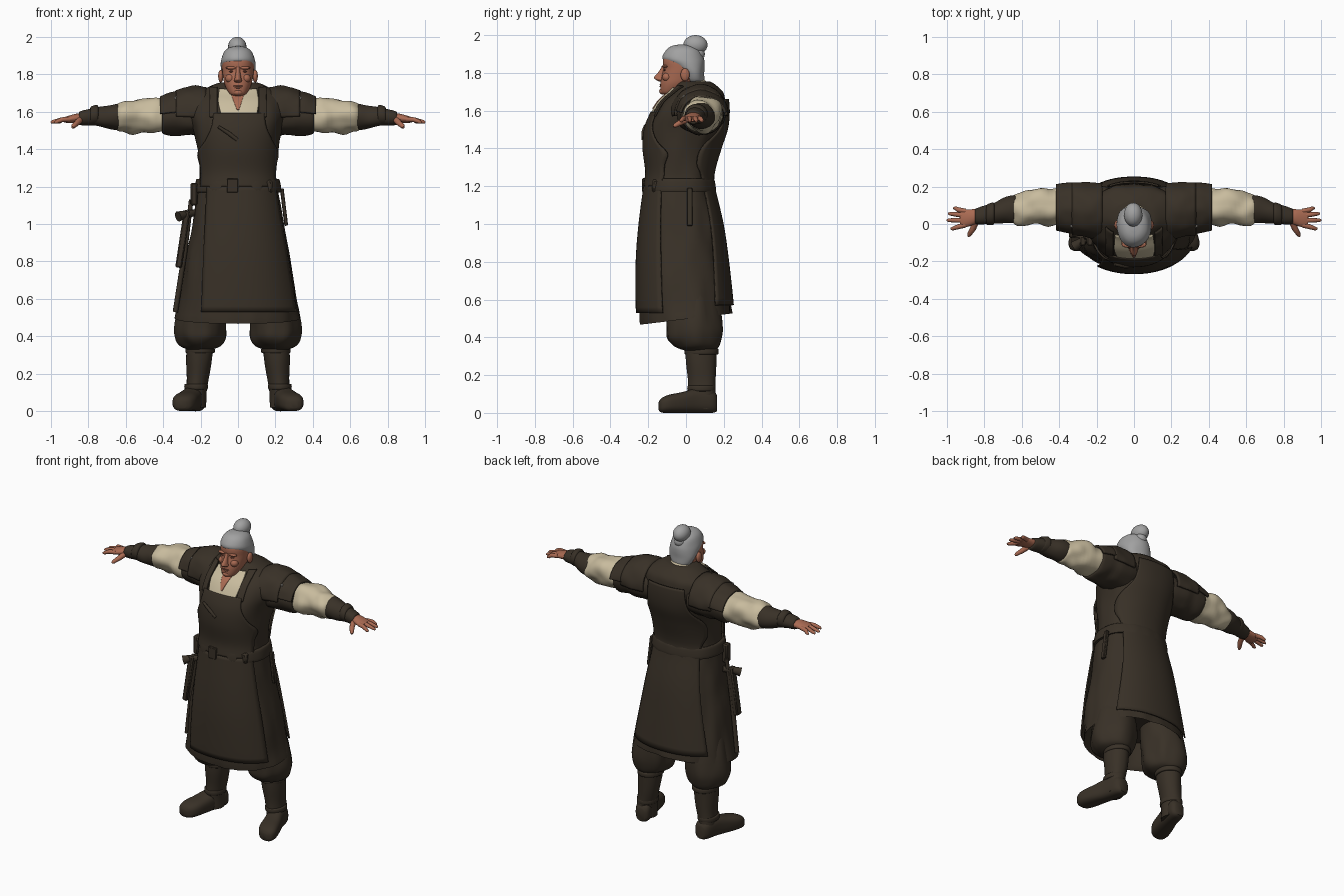
import bpy, bmesh, math
from mathutils import Vector, noise

cube = bpy.data.objects.get("Cube")
if cube:
    bpy.data.objects.remove(cube)


def material(name, colour):
    m = bpy.data.materials.new(name)
    m.use_nodes = True
    rgba = (*colour, 1)
    m.diffuse_color = rgba
    shader = next(n for n in m.node_tree.nodes if n.type == "BSDF_PRINCIPLED")
    shader.inputs["Base Color"].default_value = rgba
    shader.inputs["Roughness"].default_value = 0.9
    return m


leather = material("dark brown leather", (.040, .030, .020))
cloth = material("cream cloth", (.58, .50, .34))
skin = material("tan skin", (.40, .145, .085))
shade = material("dark skin", (.17, .06, .04))
hair = material("grey hair", (.36, .36, .36))
metal = material("pale metal", (.35, .33, .30))


def finish(name, bm, mat, thick=0):
    """Turn a bmesh into a smooth-shaded object."""
    bmesh.ops.recalc_face_normals(bm, faces=bm.faces)
    mesh = bpy.data.meshes.new(name)
    bm.to_mesh(mesh)
    bm.free()
    mesh.materials.append(mat)
    ob = bpy.data.objects.new(name, mesh)
    bpy.context.collection.objects.link(ob)
    bpy.ops.object.select_all(action="DESELECT")
    bpy.context.view_layer.objects.active = ob
    ob.select_set(True)
    bpy.ops.object.shade_smooth_by_angle(angle=math.radians(50))
    if thick:
        mod = ob.modifiers.new("thickness", "SOLIDIFY")
        mod.thickness, mod.offset = thick, 0
    return ob


def dense(rows, steps=4):
    """Smoothly interpolate rows with a Catmull-Rom spline."""
    rows = [tuple(r) + (0,) * (6 - len(r)) for r in rows]
    out = []
    for i in range(len(rows) - 1):
        quad = [rows[max(i - 1, 0)], rows[i], rows[i + 1], rows[min(i + 2, len(rows) - 1)]]
        for k in range(steps):
            t = k / steps
            out.append(tuple(b + t * ((c - a) + t * ((2*a - 5*b + 4*c - d) + t * (3*b - a - 3*c + d))) / 2
                             for a, b, c, d in zip(*quad)))
    return out + [rows[-1]]


def skin_grid(bm, grid, closed):
    count = len(grid[0])
    for low, high in zip(grid, grid[1:]):
        for j in range(count if closed else count - 1):
            k = (j + 1) % count
            bm.faces.new((low[j], low[k], high[k], high[j]))


def loft(name, rows, mat, axis="z", side=1, power=2, fold=0, arc=None, thick=0, n=40):
    """Rows are x, y, z, two radii and an optional tilt."""
    bm = bmesh.new()
    u, v = {"x": (1, 2), "y": (0, 2), "z": (0, 1)}[axis]
    start, end = arc or (0, 360)
    grid = []
    for row in dense(rows):
        ring = []
        for j in range(n):
            ang = math.radians(start + (end - start) * j / (n - 1 if arc else n))
            c, s = math.cos(ang), math.sin(ang)
            p = Vector(row[:3])
            du = math.copysign(abs(c) ** (2 / power), c)
            dv = math.copysign(abs(s) ** (2 / power), s)
            q = p.copy()
            q[u] += du * row[3]
            q[v] += dv * row[4]
            if fold:
                bump = fold * noise.noise(Vector((q.x * 14, q.y * 14, q.z * (5 if axis == "z" else 14))))
                q[u] += du * bump
                q[v] += dv * bump
            if axis == "z":
                q.z += row[5] * dv * row[4]
            q.x *= side
            ring.append(bm.verts.new(q))
        grid.append(ring)
    skin_grid(bm, grid, not arc)
    if not arc:
        bm.faces.new(grid[0])
        bm.faces.new(grid[-1])
    return finish(name, bm, mat, thick)


def ball(name, centre, size, mat):
    bm = bmesh.new()
    bmesh.ops.create_uvsphere(bm, u_segments=24, v_segments=14, radius=1)
    bmesh.ops.scale(bm, vec=size, verts=bm.verts)
    bmesh.ops.translate(bm, vec=centre, verts=bm.verts)
    return finish(name, bm, mat)


def box(name, centre, size, mat, tilt=0):
    bm = bmesh.new()
    bmesh.ops.create_cube(bm, size=1)
    bmesh.ops.scale(bm, vec=size, verts=bm.verts)
    ob = finish(name, bm, mat)
    ob.location, ob.rotation_euler.y = centre, tilt
    ob.modifiers.new("soft edges", "BEVEL").width = min(size) / 5
    return ob


def tube(name, points, radii, mat, side=1):
    curve = bpy.data.curves.new(name, "CURVE")
    curve.dimensions, curve.bevel_depth, curve.bevel_resolution = "3D", 1, 3
    curve.use_fill_caps = True
    spline = curve.splines.new("POLY")
    spline.points.add(len(points) - 1)
    spline.use_smooth = True
    for p, (x, y, z), r in zip(spline.points, points, radii):
        p.co, p.radius = (x * side, y, z, 1), r
    curve.materials.append(mat)
    ob = bpy.data.objects.new(name, curve)
    bpy.context.collection.objects.link(ob)


# Long coat, with the hem turned inward
POWER = 2.2
coat = [(0, 0, .50, .33, .24, .12), (0, -.005, .56, .322, .243, .08), (0, -.018, .8, .283, .23),
        (0, -.025, 1.0, .248, .208), (0, -.035, 1.2, .212, .172), (0, -.03, 1.28, .205, .168),
        (0, -.02, 1.4, .215, .192), (0, 0, 1.5, .235, .205), (0, .02, 1.58, .255, .195),
        (0, .04, 1.65, .25, .172), (0, .06, 1.70, .215, .138), (0, .05, 1.74, .14, .1),
        (0, .04, 1.755, .10, .08)]
loft("coat", [(0, 0, .64, .28, .2)] + coat, leather, power=POWER, fold=.012, n=72)
profile = dense(coat, 8)


def coat_at(z):
    for low, high in zip(profile, profile[1:]):
        if z <= high[2]:
            t = max(0, (z - low[2]) / (high[2] - low[2]))
            return [a + t * (b - a) for a, b in zip(low, high)]
    return profile[-1]


def patch(name, rows, mat, offset=.01, facing=-1, thick=.009, n=28):
    """Panel lying on the coat; rows are z, left x and right x."""
    bm = bmesh.new()
    grid = []
    for z, x0, x1, *_ in dense(rows, 6):
        _, cy, _, a, b, _ = coat_at(z)
        a, b = a + offset, b + offset
        ring = []
        for j in range(n):
            x = x0 + (x1 - x0) * j / (n - 1)
            x = max(-a * .985, min(a * .985, x))
            y = cy + facing * b * (1 - abs(x / a) ** POWER) ** (1 / POWER)
            ring.append(bm.verts.new((x, y, z)))
        grid.append(ring)
    skin_grid(bm, grid, False)
    return finish(name, bm, mat, thick)


# Apron, bib and back panel
patch("apron_skirt", [(.53, -.195, .31), (.8, -.185, .27), (1.0, -.175, .235), (1.2, -.165, .2)], leather, .014)
patch("apron_bib", [(1.2, -.2, .2), (1.3, -.2, .2), (1.38, -.213, .213), (1.45, -.17, .18),
                    (1.52, -.14, .15), (1.59, -.13, .14)], leather, .014)
patch("back_panel", [(.57, -.27, .27), (.9, -.21, .21), (1.2, -.17, .17), (1.32, -.2, .2),
                     (1.42, -.2, .2), (1.52, -.15, .15), (1.66, -.13, .13)], leather, .012, 1)
for s in (1, -1):
    edges = sorted((s * .11, s * .15))
    patch("apron_strap", [(1.57, *edges), (1.65, *edges), (1.73, *edges)], leather, .012)

# Shirt front, open collar, neck
patch("shirt_front", [(1.585, -.09, .10), (1.65, -.105, .11), (1.72, -.10, .10)], cloth, .01)
patch("open_neck", [(1.61, -.006, .006), (1.66, -.025, .022), (1.715, -.045, .04)], skin, .017, thick=.006)
loft("neck", [(0, .01, 1.6, .065, .065), (0, 0, 1.7, .062, .066), (0, -.005, 1.78, .06, .066)], skin)
loft("shirt_collar", [(0, .02, 1.69, .11, .10, .25), (0, .02, 1.725, .095, .088, .3),
                      (0, .015, 1.745, .076, .075, .3)], cloth, fold=.004)

# Belt and its hanging tools
belt = []
for z, grow in ((1.17, .004), (1.175, .017), (1.235, .017), (1.24, .004)):
    _, cy, _, a, b, _ = coat_at(z)
    belt.append((0, cy, z, a + grow, b + grow))
loft("belt", belt, leather, power=POWER, fold=.004, n=64)
box("belt_buckle", (-.03, -.222, 1.205), (.06, .02, .075), leather)
box("belt_knot", (.16, -.155, 1.2), (.05, .05, .07), leather)
box("left_belt_strap", (.246, .02, 1.09), (.02, .03, .2), leather, -.12)
box("belt_loop", (-.235, -.09, 1.16), (.035, .05, .12), leather)
tube("tool_knob", [(-.23, -.06, 1.06), (-.29, -.10, 1.05), (-.32, -.12, 1.04)], [.018, .022, .028], leather)
box("sheath", (-.295, -.09, .92), (.035, .05, .31), leather, .15)
tube("long_rod", [(-.25, -.07, 1.13), (-.285, -.08, .85), (-.335, -.06, .53)], [.012, .014, .014], leather)
tube("chest_pen", [(-.105, -.216, 1.52), (-.05, -.226, 1.485), (-.005, -.225, 1.45)], [.008, .011, .011], leather)

for s in (1, -1):
    word = "left_" if s > 0 else "right_"
    # Sleeves, bracer and layered shoulder guard
    loft(word + "coat_sleeve", [(.14, .07, 1.58, .13, .105), (.25, .08, 1.585, .125, .115),
                                (.33, .085, 1.582, .117, .11), (.4, .085, 1.58, .108, .103),
                                (.405, .085, 1.58, .09, .085)], leather, "x", s, fold=.012)
    loft(word + "shirt_sleeve", [(.37, .09, 1.58, .09, .085), (.42, .09, 1.58, .098, .093),
                                 (.5, .095, 1.58, .096, .096), (.58, .085, 1.573, .09, .088),
                                 (.635, .08, 1.57, .08, .078), (.65, .08, 1.57, .06, .058)],
         cloth, "x", s, fold=.018)
    loft(word + "bracer", [(.625, .08, 1.57, .06, .06), (.64, .08, 1.572, .075, .07),
                           (.7, .07, 1.57, .067, .06), (.77, .053, 1.575, .052, .047),
                           (.84, .043, 1.565, .044, .037), (.85, .042, 1.565, .03, .025)],
         leather, "x", s, fold=.006)
    loft(word + "wrist_cuff", [(.745, .055, 1.58, .05, .045), (.755, .055, 1.582, .06, .054),
                               (.785, .05, 1.578, .054, .05), (.79, .05, 1.575, .04, .04)], leather, "x", s)
    loft(word + "inner_shoulder_plate", [(.17, .07, 1.595, .14, .13), (.25, .075, 1.595, .14, .137),
                                         (.33, .08, 1.595, .132, .112)],
         leather, "x", s, fold=.01, arc=(-10, 190), thick=.014)
    loft(word + "outer_shoulder_plate", [(.29, .08, 1.59, .132, .122), (.36, .085, 1.585, .128, .11),
                                         (.415, .088, 1.58, .118, .095)],
         leather, "x", s, fold=.01, arc=(5, 175), thick=.014)
    box(word + "shoulder_buckle", (s * .33, -.012, 1.672), (.02, .014, .02), metal)

    # Hand with spread fingers
    loft(word + "palm", [(.82, .045, 1.565, .034, .025), (.86, .037, 1.565, .042, .025),
                         (.9, .03, 1.56, .047, .02), (.93, .03, 1.556, .044, .014)], skin, "x", s)
    for name, base, tip, length in (("little", .068, .085, .965), ("ring", .045, .055, .993),
                                    ("middle", .02, .02, 1.0), ("index", -.005, -.025, .98)):
        tube(word + name + "_finger", [(.9, base, 1.56), (.94, (base + tip) / 2, 1.558),
                                       (length - .01, tip, 1.546), (length, tip, 1.542)],
             [.014, .013, .010, .005], skin, s)
    tube(word + "thumb", [(.845, .015, 1.557), (.86, -.025, 1.54), (.88, -.056, 1.522), (.885, -.066, 1.516)],
         [.018, .016, .012, .006], skin, s)

    # Baggy trousers and boots
    loft(word + "trouser_leg", [(.17, .03, .68, .12, .12), (.19, .04, .55, .13, .14), (.2, .045, .45, .135, .147),
                                (.2, .045, .39, .128, .142), (.2, .06, .35, .105, .115), (.2, .07, .33, .07, .08)],
         leather, side=s, fold=.015)
    loft(word + "boot_shaft", [(.2, .08, .37, .075, .085), (.205, .08, .28, .07, .082), (.215, .085, .18, .058, .075),
                               (.225, .085, .1, .054, .075), (.225, .085, .02, .052, .074)],
         leather, side=s, fold=.008)
    for name, x, z, r in (("top", .202, .325, .077), ("ankle", .224, .13, .062)):
        loft(word + name + "_boot_strap", [(x, .082, z - .016, r - .01, r), (x, .082, z - .012, r, r + .012),
                                           (x, .082, z + .012, r, r + .012), (x, .082, z + .016, r - .01, r)],
             leather, side=s)
    loft(word + "foot", [(.22, .165, .05, .03, .04), (.222, .14, .06, .05, .06), (.24, .06, .065, .055, .065),
                         (.265, -.02, .055, .062, .055), (.285, -.09, .048, .064, .048),
                         (.295, -.13, .04, .048, .038), (.298, -.145, .035, .02, .02)],
         leather, "y", s, power=2.7)

    # Ears and eyes
    ball(word + "ear", (s * .092, -.005, 1.79), (.014, .024, .034), skin)
    ball(word + "eye", (s * .033, -.112, 1.815), (.015, .006, .005), shade)
    ball(word + "brow", (s * .036, -.11, 1.834), (.03, .016, .009), skin)
    ball(word + "cheek", (s * .042, -.1, 1.778), (.026, .026, .024), skin)

# Head and face
loft("head", [(0, -.09, 1.685, .025, .03), (0, -.08, 1.697, .047, .054), (0, -.05, 1.74, .07, .086),
              (0, -.03, 1.78, .079, .1), (0, -.02, 1.82, .084, .1), (0, -.02, 1.87, .083, .102),
              (0, -.02, 1.92, .062, .08), (0, -.02, 1.94, .03, .04)], skin, power=2.2)
loft("nose", [(0, -.128, 1.755, .012, .015), (0, -.134, 1.765, .021, .028), (0, -.133, 1.777, .018, .036),
              (0, -.122, 1.81, .012, .02), (0, -.11, 1.84, .012, .016)], skin)
ball("mouth", (0, -.132, 1.737), (.026, .008, .004), shade)
ball("lower_lip", (0, -.13, 1.729), (.02, .01, .006), skin)
ball("chin", (0, -.118, 1.703), (.028, .024, .018), skin)

# Swept back hair with a top knot
loft("hair", [(0, .05, 1.745, .045, .04), (0, .045, 1.76, .07, .05), (0, .035, 1.8, .087, .06),
              (0, .01, 1.84, .092, .088), (0, -.015, 1.875, .09, .11), (0, -.015, 1.92, .074, .09),
              (0, -.018, 1.943, .045, .055), (0, -.02, 1.95, .012, .015)], hair, power=2.1, fold=.004)
ball("top_knot", (-.004, .05, 1.948), (.049, .064, .052), hair)
ball("knot_base", (0, .055, 1.9), (.04, .045, .04), hair)
